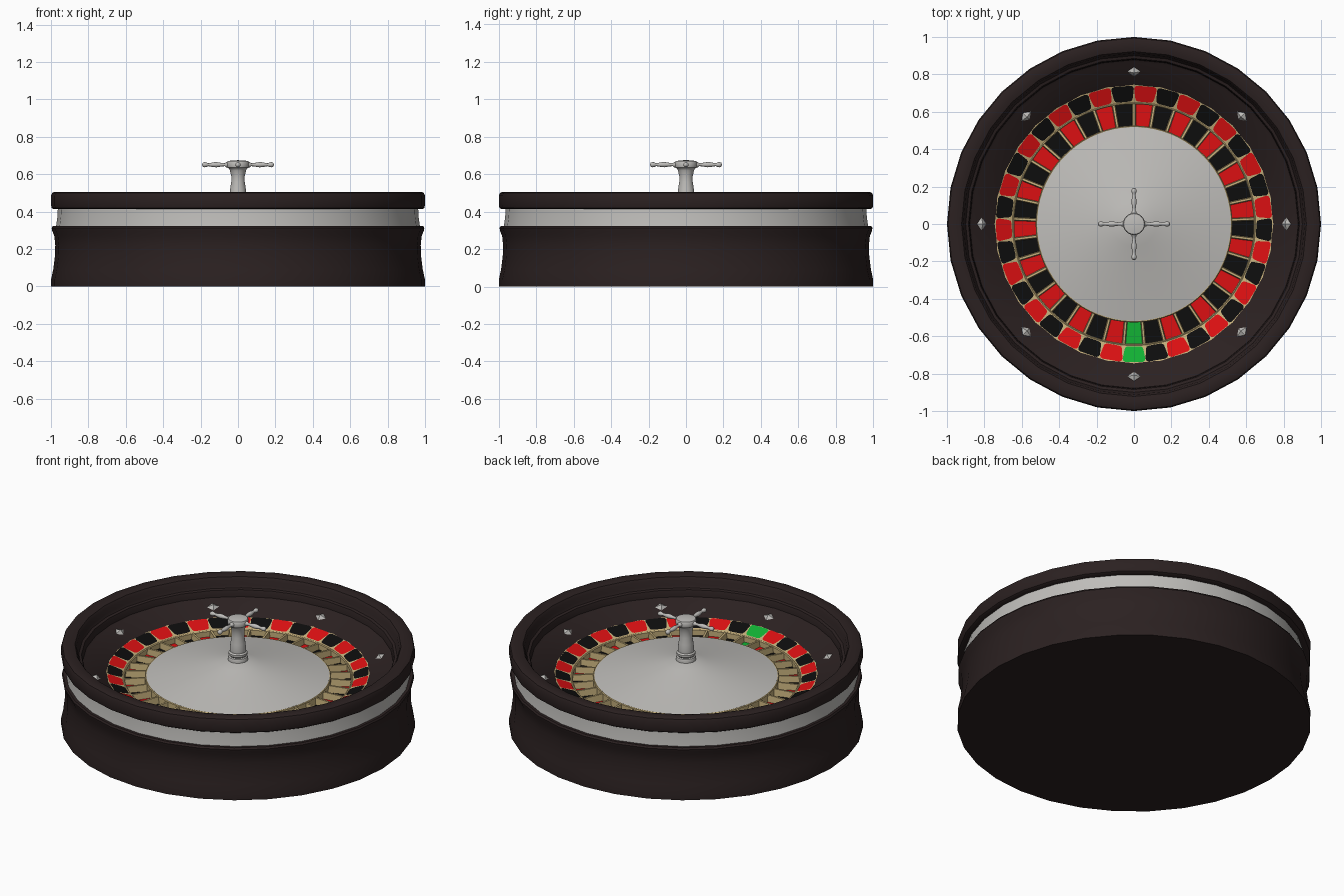
import bpy, bmesh, math
from math import sin, cos, pi, radians
from mathutils import Matrix, Vector

if "Cube" in bpy.data.objects:
    bpy.data.objects.remove(bpy.data.objects["Cube"])


def mat(name, r, g, b):
    m = bpy.data.materials.new(name)
    m.diffuse_color = (r, g, b, 1)
    m.use_nodes = True
    m.node_tree.nodes["Principled BSDF"].inputs["Base Color"].default_value = m.diffuse_color
    return m


WOOD = mat("dark wood", 0.024, 0.015, 0.015)
SILVER = mat("silver", 0.52, 0.51, 0.49)
GOLD = mat("gold", 0.56, 0.43, 0.20)
RED = mat("red", 0.72, 0.005, 0.006)
BLACK = mat("black", 0.004, 0.004, 0.004)
GREEN = mat("green", 0.006, 0.45, 0.035)
N = 37
STEP = 2 * pi / N


def finish(name, bm, mats, angle=35, recalc=True):
    if recalc:
        bmesh.ops.recalc_face_normals(bm, faces=bm.faces)
    me = bpy.data.meshes.new(name)
    bm.to_mesh(me)
    bm.free()
    for m in mats:
        me.materials.append(m)
    me.shade_smooth()
    me.set_sharp_from_angle(angle=radians(angle))
    ob = bpy.data.objects.new(name, me)
    bpy.context.collection.objects.link(ob)
    return ob


def lathe_bm(bm, prof, segs, closed=False, m=Matrix()):
    """Spin (radius, z) points around z; radius 0 becomes a pole."""
    rings = []
    for r, z in prof:
        if r < 1e-6:
            rings.append([bm.verts.new(m @ Vector((0, 0, z)))] * segs)
        else:
            rings.append([bm.verts.new(m @ Vector((r * cos(2 * pi * i / segs), r * sin(2 * pi * i / segs), z)))
                          for i in range(segs)])
    pairs = list(zip(rings, rings[1:]))
    if closed:
        pairs.append((rings[-1], rings[0]))
    for a, b in pairs:
        for i in range(segs):
            j = (i + 1) % segs
            vs = list(dict.fromkeys([a[i], a[j], b[j], b[i]]))
            if len(vs) > 2:
                bm.faces.new(vs)


def lathe(name, prof, segs, material, closed=False, angle=35):
    bm = bmesh.new()
    lathe_bm(bm, prof, segs, closed)
    return finish(name, bm, [material], angle)


# Wooden base with a concave side
lathe("base", [(0, 0), (1.0, 0), (1.0, 0.035), (0.988, 0.09), (0.979, 0.16), (0.977, 0.22),
               (0.982, 0.27), (0.993, 0.297), (0.996, 0.312), (0.99, 0.323), (0.95, 0.323)], 32, WOOD)

# Silver band under the rim
lathe("silver_band", [(0.95, 0.315), (0.973, 0.32), (0.966, 0.37), (0.963, 0.42), (0.94, 0.42)], 32, SILVER)

# Rounded rim and sloping bowl
lathe("rim_and_bowl", [(0.94, 0.413), (0.985, 0.413), (0.996, 0.42), (1.0, 0.435), (1.0, 0.485),
                       (0.994, 0.5), (0.98, 0.506), (0.945, 0.506), (0.922, 0.5), (0.912, 0.485),
                       (0.908, 0.455), (0.9, 0.44), (0.885, 0.435), (0.88, 0.42), (0.878, 0.395),
                       (0.865, 0.386), (0.75, 0.338), (0.735, 0.32)], 32, WOOD)


def ring_z(r):
    return 0.30 + (r - 0.65) / 0.095 * 0.032


# Gold number ring with the outer pocket wall
lathe("number_ring", [(0.75, 0.30), (0.75, 0.334), (0.742, ring_z(0.742)), (0.65, 0.30),
                      (0.645, 0.302), (0.64, 0.298), (0.64, 0.255)], N * 4, GOLD)


def cell_colour(k):
    return 0 if k == 0 else (2 if k % 2 else 1)


# Coloured number plates with rounded corners
bm = bmesh.new()
for k in range(N):
    a0 = -pi / 2 + k * STEP
    half, r0, r1, c = 0.0555, 0.655, 0.739, 0.016
    x0, x1 = half * 0.94, half * 1.055
    pts = []
    for sx, rr, xx, start in ((1, r0, x0, -90), (1, r1, x1, 0), (-1, r1, x1, 90), (-1, r0, x0, 180)):
        cx, cr = sx * (xx - c), rr + (c if rr == r0 else -c)
        for t in (0, 45, 90):
            a = radians(start + t)
            pts.append((cx + c * cos(a), cr + c * sin(a)))
    vs = []
    for x, r in pts:
        th = a0 + x / 0.7
        vs.append(bm.verts.new((r * cos(th), r * sin(th), ring_z(r) + 0.003)))
    f = bm.faces.new(vs)
    f.material_index = cell_colour(k)
    f.normal_update()
    if f.normal.z < 0:
        f.normal_flip()
finish("number_plates", bm, [GREEN, RED, BLACK], recalc=False)

# Coloured pocket floors
bm = bmesh.new()
for k in range(N):
    for s in (-1, 0):
        t0 = -pi / 2 + (k + s / 2) * STEP
        t1 = t0 + STEP / 2
        f = bm.faces.new([bm.verts.new((r * cos(t), r * sin(t), 0.265))
                          for r, t in ((0.515, t0), (0.645, t0), (0.645, t1), (0.515, t1))])
        f.material_index = cell_colour(k)
        f.normal_update()
        if f.normal.z < 0:
            f.normal_flip()
finish("pocket_floors", bm, [GREEN, RED, BLACK], recalc=False)

# Gold fins between the pockets
bm = bmesh.new()
for k in range(N):
    t = -pi / 2 + (k + 0.5) * STEP
    rot = Matrix.Rotation(t, 4, 'Z')
    ends = []
    for r, top in ((0.518, 0.308), (0.645, 0.3)):
        ends.append([bm.verts.new(rot @ Vector((r, y, z)))
                     for y, z in ((-0.010, 0.262), (0.010, 0.262), (0.006, top), (-0.006, top))])
    bm.faces.new(ends[0])
    bm.faces.new(ends[1])
    for i in range(4):
        j = (i + 1) % 4
        bm.faces.new((ends[0][i], ends[0][j], ends[1][j], ends[1][i]))
finish("pocket_fins", bm, [GOLD])

# Gold edge around the cone, then the silver cone
lathe("cone_edge", [(0.526, 0.26), (0.526, 0.309), (0.522, 0.313), (0.515, 0.311)], N * 2, GOLD)
lathe("cone", [(0.518, 0.30), (0.518, 0.312), (0.40, 0.336), (0.25, 0.368), (0.12, 0.398),
               (0.05, 0.416), (0, 0.418)], N * 2, SILVER)

# Turned turret post with round head
lathe("turret", [(0.056, 0.40), (0.058, 0.425), (0.054, 0.436), (0.047, 0.44), (0.053, 0.448),
                 (0.053, 0.46), (0.045, 0.468), (0.046, 0.485), (0.042, 0.52), (0.036, 0.56),
                 (0.036, 0.59), (0.043, 0.62), (0.048, 0.63), (0.057, 0.635), (0.059, 0.642),
                 (0.059, 0.663), (0.055, 0.67), (0.03, 0.674), (0, 0.675)], 24, SILVER)

# Four turned handles
bm = bmesh.new()
handle = [(0, 0.04), (0.014, 0.05), (0.014, 0.064), (0.008, 0.07), (0.009, 0.085), (0.014, 0.115),
          (0.013, 0.13), (0.009, 0.15), (0.008, 0.16), (0.012, 0.168), (0.014, 0.178),
          (0.011, 0.188), (0, 0.193)]
for k in range(4):
    m = Matrix.Translation((0, 0, 0.651)) @ Matrix.Rotation(k * pi / 2, 4, 'Z') @ Matrix.Rotation(pi / 2, 4, 'Y')
    lathe_bm(bm, handle, 12, m=m)
finish("turret_handles", bm, [SILVER], 50)

# Eight diamond ball deflectors on the bowl slope
bm = bmesh.new()
for k in range(8):
    m = (Matrix.Rotation(k * pi / 4, 4, 'Z') @ Matrix.Translation((0.815, 0, 0.366))
         @ Matrix.Rotation(-math.atan2(0.048, 0.115), 4, 'Y') @ Matrix.Diagonal((0.027, 0.036, 0.018, 1)))
    lathe_bm(bm, [(0, -1), (1, 0), (0, 1)], 4, m=m)
finish("deflectors", bm, [SILVER], 10)
